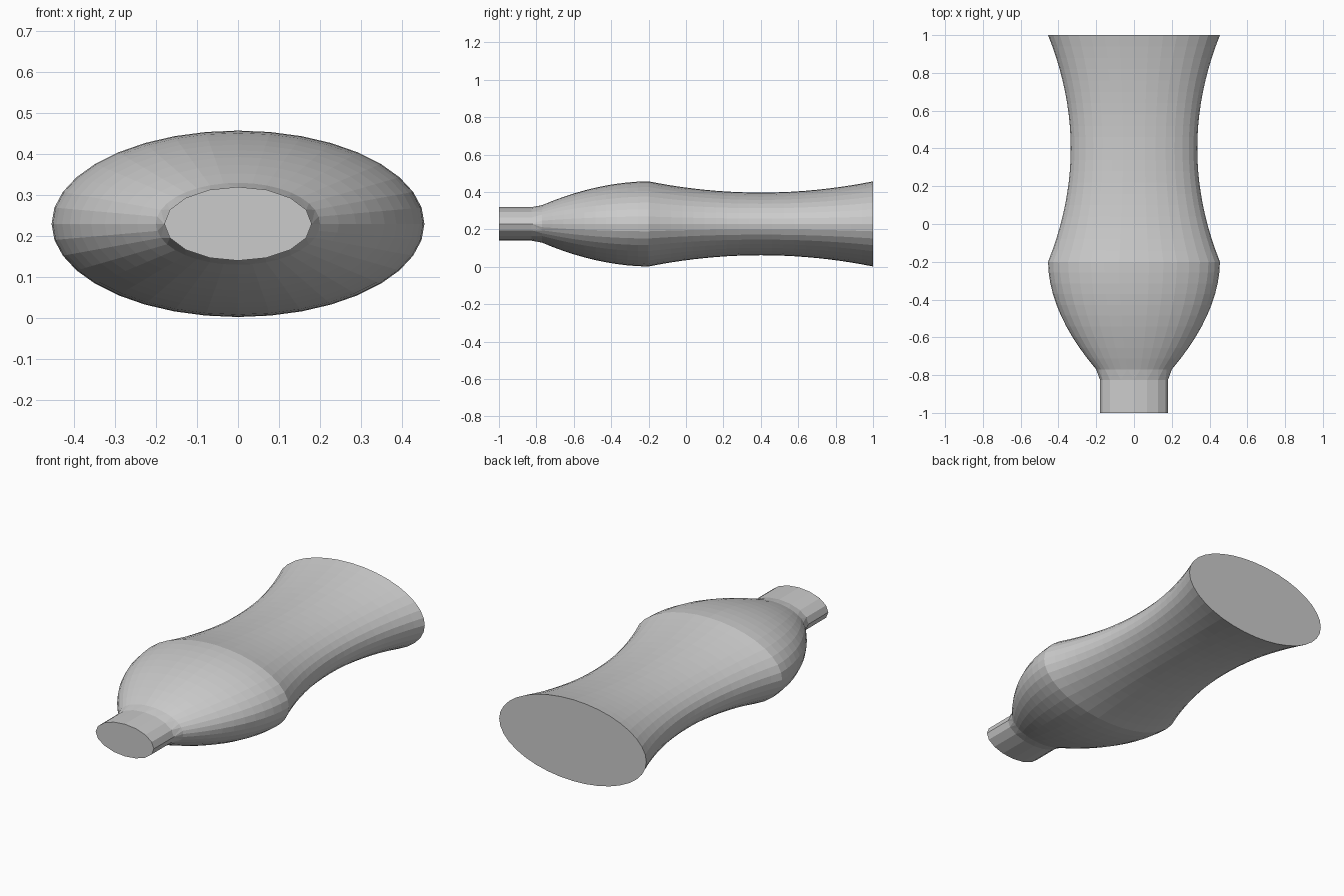
import bpy, bmesh
from math import cos, sin, pi

if "Cube" in bpy.data.objects:
    bpy.data.objects.remove(bpy.data.objects["Cube"])

CENTRE_Z = 0.229   # axis height
FLATTEN = 0.5      # height / width of every section


def lerp(a, b, t):
    return a + (b - a) * t


# Sections along the axis: (y, half width, sides)
sections = [(-1.0, 0.18, 16), (-0.825, 0.18, 16)]
# bulging belly, tangent to the axis at the widest ring
for i in range(11):
    y = lerp(-0.77, -0.2, i / 10)
    sections.append((y, 0.455 - 0.255 * (abs(-0.2 - y) / 0.57) ** 1.9, 36))
# waisted body, narrowest at y = 0.4
for i in range(1, 21):
    y = lerp(-0.2, 1.0, i / 20)
    sections.append((y, 0.335 + 0.12 * ((y - 0.4) / 0.6) ** 2, 36))

bm = bmesh.new()


def ring(y, r, n):
    """Closed elliptical loop of edges."""
    vs = [bm.verts.new((r * cos(2 * pi * k / n), y,
                        CENTRE_Z + r * FLATTEN * sin(2 * pi * k / n)))
          for k in range(n)]
    return vs, [bm.edges.new((vs[k], vs[(k + 1) % n])) for k in range(n)]


# Loft the sections and cap both ends
rings = [ring(*s) for s in sections]
for (_, a), (_, b) in zip(rings, rings[1:]):
    bmesh.ops.bridge_loops(bm, edges=a + b)
bm.faces.new(rings[0][0])
bm.faces.new(rings[-1][0])
bmesh.ops.recalc_face_normals(bm, faces=bm.faces)

mesh = bpy.data.meshes.new("bottle_body")
bm.to_mesh(mesh)
bm.free()
bpy.context.collection.objects.link(bpy.data.objects.new("bottle_body", mesh))
